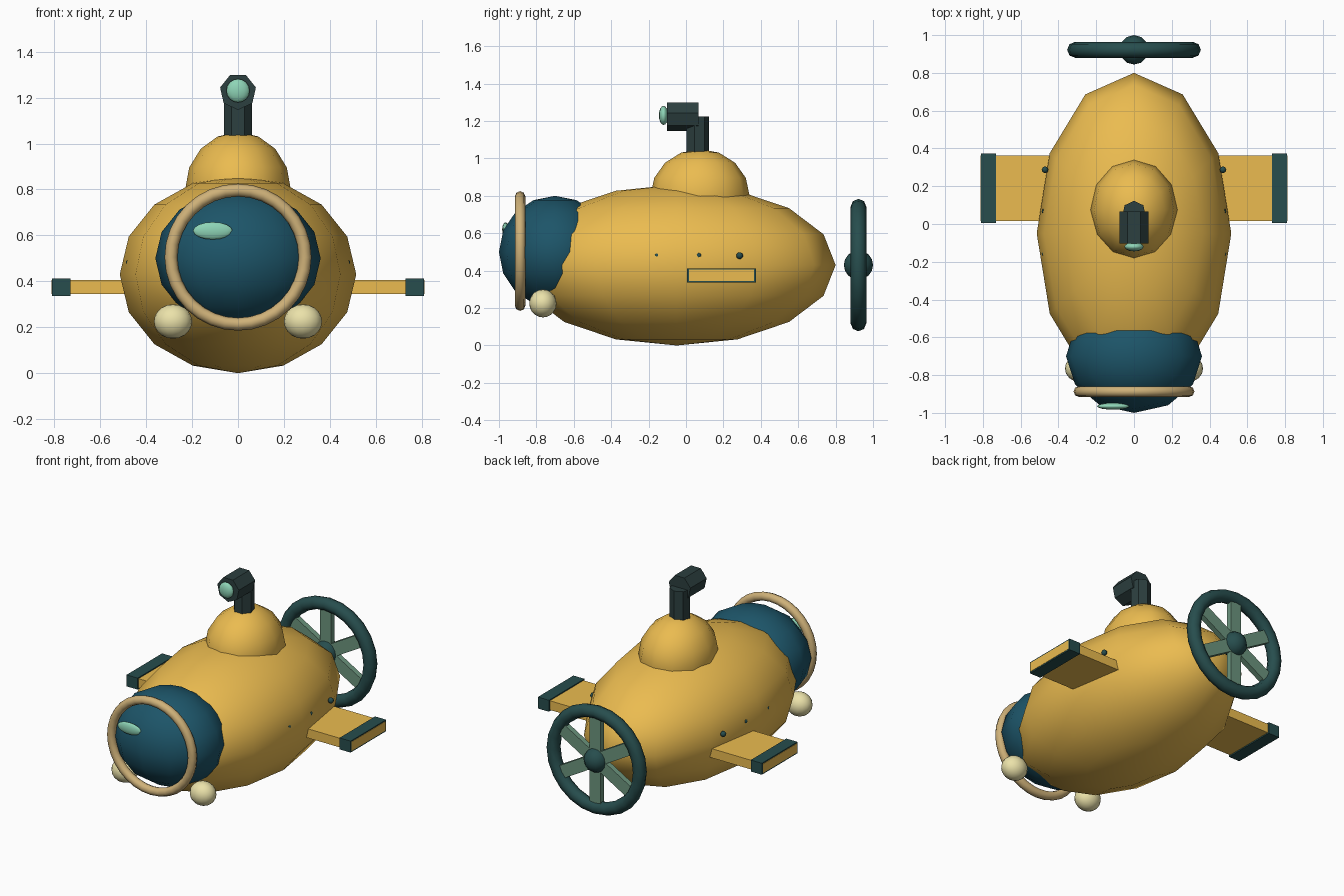
import bpy, bmesh
from math import radians, pi
from mathutils import Matrix

if "Cube" in bpy.data.objects:
    bpy.data.objects.remove(bpy.data.objects["Cube"])


def material(name, rgb):
    m = bpy.data.materials.new(name)
    m.diffuse_color = (*rgb, 1)
    m.use_nodes = True
    m.node_tree.nodes["Principled BSDF"].inputs["Base Color"].default_value = m.diffuse_color
    return m


YELLOW = material("yellow_paint", (0.83, 0.50, 0.08))
TEAL = material("window_teal", (0.012, 0.09, 0.14))
DARK = material("dark_green", (0.02, 0.075, 0.075))
IRON = material("periscope_iron", (0.025, 0.05, 0.05))
TAN = material("tan_trim", (0.62, 0.44, 0.19))
CREAM = material("lamp_cream", (0.83, 0.76, 0.40))
MINT = material("mint_glass", (0.27, 0.66, 0.47))
SAGE = material("blade_sage", (0.15, 0.30, 0.21))


def finish(obj, name, mat, smooth=True):
    obj.name = obj.data.name = name
    obj.data.materials.append(mat)
    for p in obj.data.polygons:
        p.use_smooth = smooth
    return obj


def ball(name, loc, radii, mat, segs=12, rings=8):
    bpy.ops.mesh.primitive_uv_sphere_add(segments=segs, ring_count=rings, radius=1, location=loc)
    obj = bpy.context.object
    obj.scale = radii
    return finish(obj, name, mat)


def ring(name, loc, major, minor, mat, segs, sides):
    bpy.ops.mesh.primitive_torus_add(location=loc, rotation=(pi / 2, 0, 0), major_radius=major,
                                     minor_radius=minor, major_segments=segs, minor_segments=sides)
    return finish(bpy.context.object, name, mat)


def box(name, lo, hi, mat):
    bpy.ops.mesh.primitive_cube_add(size=1, location=[(a + b) / 2 for a, b in zip(lo, hi)])
    obj = bpy.context.object
    obj.scale = [b - a for a, b in zip(lo, hi)]
    return finish(obj, name, mat, False)


def tube(name, loc, radius, length, mat, rot):
    # seven-sided tube; first vertex on local +y
    bpy.ops.mesh.primitive_cylinder_add(vertices=7, radius=radius, depth=length,
                                        location=loc, rotation=rot)
    return finish(bpy.context.object, name, mat, False)


# Hull and conning tower
ball("hull", (0, -0.05, 0.43), (0.515, 0.85, 0.43), YELLOW)
ball("tower", (0, 0.075, 0.80), (0.23, 0.265, 0.25), YELLOW)

# Front window, its rim and highlight
ball("window_dome", (0, -0.70, 0.50), (0.36, 0.30, 0.30), TEAL)
ring("window_rim", (0, -0.887, 0.505), 0.292, 0.028, TAN, 32, 8)
ball("window_highlight", (-0.11, -0.965, 0.62), (0.086, 0.018, 0.038), MINT, 16, 8)

# Periscope
tube("periscope_post", (0, 0.06, 1.09), 0.063, 0.27, IRON, (0, 0, 0))
tube("periscope_head", (0, -0.018, 1.226), 0.08, 0.168, IRON, (-pi / 2, 0, 0))
ball("periscope_lens", (0, -0.12, 1.23), (0.051, 0.025, 0.051), MINT)

# Mirrored side parts
for side, s in (("left", -1), ("right", 1)):
    ball(f"{side}_headlight", (s * 0.283, -0.765, 0.225), (0.083, 0.073, 0.075), CREAM, 16, 10)
    box(f"{side}_fin", (s * 0.35, 0.015, 0.345), (s * 0.812, 0.363, 0.405), YELLOW).scale.x = 0.462
    # Sleeve around the fin tip, leaving the fin end visible
    bm = bmesh.new()
    outer = [(0.006, 0.337), (0.373, 0.337), (0.373, 0.412), (0.006, 0.412)]
    inner = [(0.015, 0.345), (0.363, 0.345), (0.363, 0.405), (0.015, 0.405)]
    loops = [[bm.verts.new((s * x, y, z)) for y, z in prof]
             for x, prof in ((0.73, inner), (0.73, outer), (0.81, outer), (0.81, inner))]
    for a, b in zip(loops, loops[1:]):
        for i in range(4):
            j = (i + 1) % 4
            bm.faces.new((a[i], a[j], b[j], b[i]))
    bmesh.ops.recalc_face_normals(bm, faces=bm.faces)
    if sum((f.normal.x * s for f in bm.faces if f.calc_center_median().x * s > 0.805)) < 0:
        bmesh.ops.reverse_faces(bm, faces=bm.faces)
    me = bpy.data.meshes.new("sleeve")
    bm.to_mesh(me)
    bm.free()
    sleeve = bpy.data.objects.new("sleeve", me)
    bpy.context.collection.objects.link(sleeve)
    finish(sleeve, f"{side}_fin_tip", DARK, False)
    # Rivets, sinking into the hull toward the bow
    for i, y in enumerate((-0.155, 0.067, 0.287)):
        ball(f"{side}_rivet_{i + 1}", (s * 0.471, y, 0.48), (0.018,) * 3, DARK, 8, 6)

# Propeller: guard ring, hub and six blades
PY, PZ = 0.922, 0.43
ring("propeller_guard", (0, PY, PZ), 0.312, 0.042, DARK, 24, 8)
ball("propeller_hub", (0, PY, PZ), (0.078, 0.078, 0.078), DARK)
for i in range(6):
    blade = box(f"propeller_blade_{i + 1}", (-0.04, -0.018, 0.03), (0.04, 0.018, 0.30), SAGE)
    local = Matrix.LocRotScale(blade.location, None, blade.scale)
    blade.matrix_world = (Matrix.Translation((0, PY, PZ))
                          @ Matrix.Rotation(radians(60 * i), 4, 'Y') @ local)
